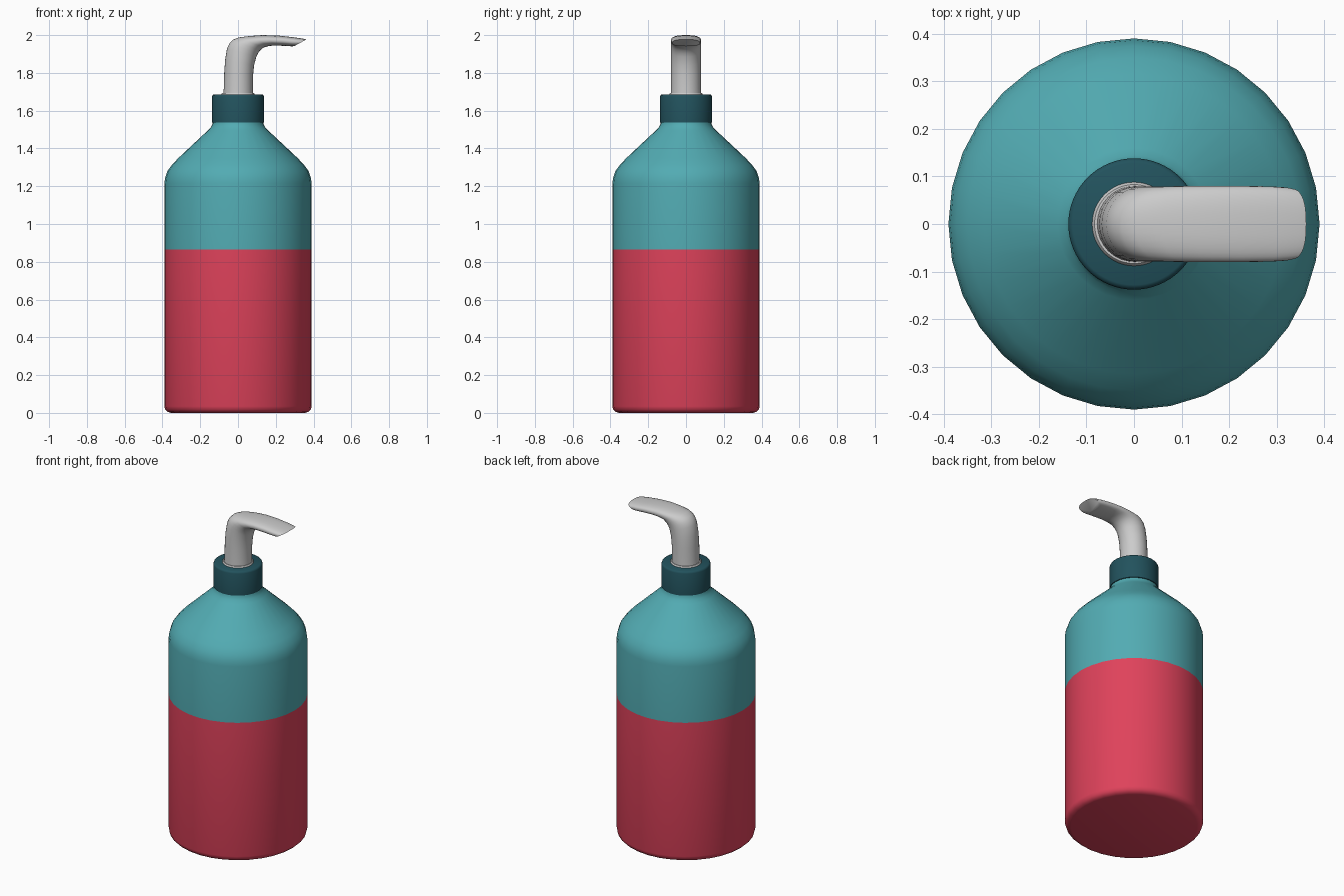
import bpy, bmesh
from math import sin, cos, tau, copysign, radians

if "Cube" in bpy.data.objects:
    bpy.data.objects.remove(bpy.data.objects["Cube"])


def material(name, rgb):
    m = bpy.data.materials.new(name)
    m.diffuse_color = (*rgb, 1)
    m.use_nodes = True
    m.node_tree.nodes["Principled BSDF"].inputs["Base Color"].default_value = m.diffuse_color
    return m


def finish(name, bm, mat=None, angle=40):
    bmesh.ops.recalc_face_normals(bm, faces=bm.faces)
    me = bpy.data.meshes.new(name)
    bm.to_mesh(me)
    bm.free()
    ob = bpy.data.objects.new(name, me)
    bpy.context.collection.objects.link(ob)
    if mat:
        me.materials.append(mat)
    bpy.ops.object.select_all(action='DESELECT')
    bpy.context.view_layer.objects.active = ob
    ob.select_set(True)
    bpy.ops.object.shade_smooth_by_angle(angle=radians(angle))
    return ob


def bridge(bm, rings):
    for a, b in zip(rings, rings[1:]):
        n = len(a)
        for i in range(n):
            j = (i + 1) % n
            bm.faces.new((a[i], a[j], b[j], b[i]))


def lathe(name, profile, mat=None, n=32, caps=(True, True)):
    bm = bmesh.new()
    rings = [[bm.verts.new((r * cos(tau * i / n), r * sin(tau * i / n), z))
              for i in range(n)] for r, z in profile]
    bridge(bm, rings)
    for ring, cap in zip((rings[0], rings[-1]), caps):
        if cap:
            bm.faces.new(ring)
    return finish(name, bm, mat)


red = material("red", (0.74, 0.055, 0.105))
teal = material("teal", (0.085, 0.41, 0.45))
dark = material("dark_teal", (0.016, 0.085, 0.11))

# Bottle: red lower half and teal upper half sharing a clean seam
lathe("bottle_lower", [(0.355, 0), (0.372, 0.005), (0.385, 0.017), (0.39, 0.035),
                       (0.39, 0.866)], red, caps=(True, False))
lathe("bottle_upper", [(0.39, 0.866), (0.39, 1.215), (0.386, 1.245), (0.374, 1.28),
                       (0.35, 1.313), (0.315, 1.35), (0.16, 1.495), (0.144, 1.512),
                       (0.135, 1.53), (0.132, 1.56)], teal, caps=(False, True))

# Screw cap and the pump's base collar
lathe("screw_cap", [(0.13, 1.535), (0.138, 1.538), (0.138, 1.674), (0.135, 1.682),
                    (0.128, 1.686)], dark, n=64)
lathe("pump_collar", [(0.088, 1.67), (0.088, 1.688), (0.083, 1.694)], n=48)

# Pump stem and spout: sections as outer x, z, inner x, z, half width, squareness
sections = [
    (-0.079, 1.675, 0.080, 1.675, 0.080, 1.0),
    (-0.075, 1.720, 0.079, 1.720, 0.079, 1.0),
    (-0.073, 1.800, 0.080, 1.790, 0.079, 1.0),
    (-0.068, 1.870, 0.085, 1.840, 0.079, 1.0),
    (-0.058, 1.930, 0.097, 1.885, 0.079, 1.0),
    (-0.045, 1.957, 0.105, 1.902, 0.079, 0.97),
    (-0.026, 1.976, 0.115, 1.917, 0.079, 0.94),
    (0.004, 1.988, 0.135, 1.934, 0.079, 0.9),
    (0.060, 1.995, 0.165, 1.943, 0.080, 0.86),
    (0.130, 2.000, 0.200, 1.945, 0.080, 0.82),
    (0.220, 1.997, 0.245, 1.943, 0.080, 0.8),
    (0.300, 1.988, 0.278, 1.941, 0.079, 0.8),
    (0.345, 1.981, 0.291, 1.941, 0.077, 0.8),
    (0.362, 1.977, 0.298, 1.942, 0.074, 0.8),
]
bm = bmesh.new()
rings = []
for ox, oz, ix, iz, w, e in sections:
    ring = []
    for i in range(32):
        c, s = cos(tau * i / 32), sin(tau * i / 32)
        c, s = copysign(abs(c) ** e, c), copysign(abs(s) ** e, s)
        ring.append(bm.verts.new(((ox + ix) / 2 + c * (ox - ix) / 2, s * w,
                                  (oz + iz) / 2 + c * (oz - iz) / 2)))
    rings.append(ring)
bridge(bm, rings)
bm.faces.new(rings[0])
bm.faces.new(rings[-1])
finish("pump_spout", bm, angle=50)
